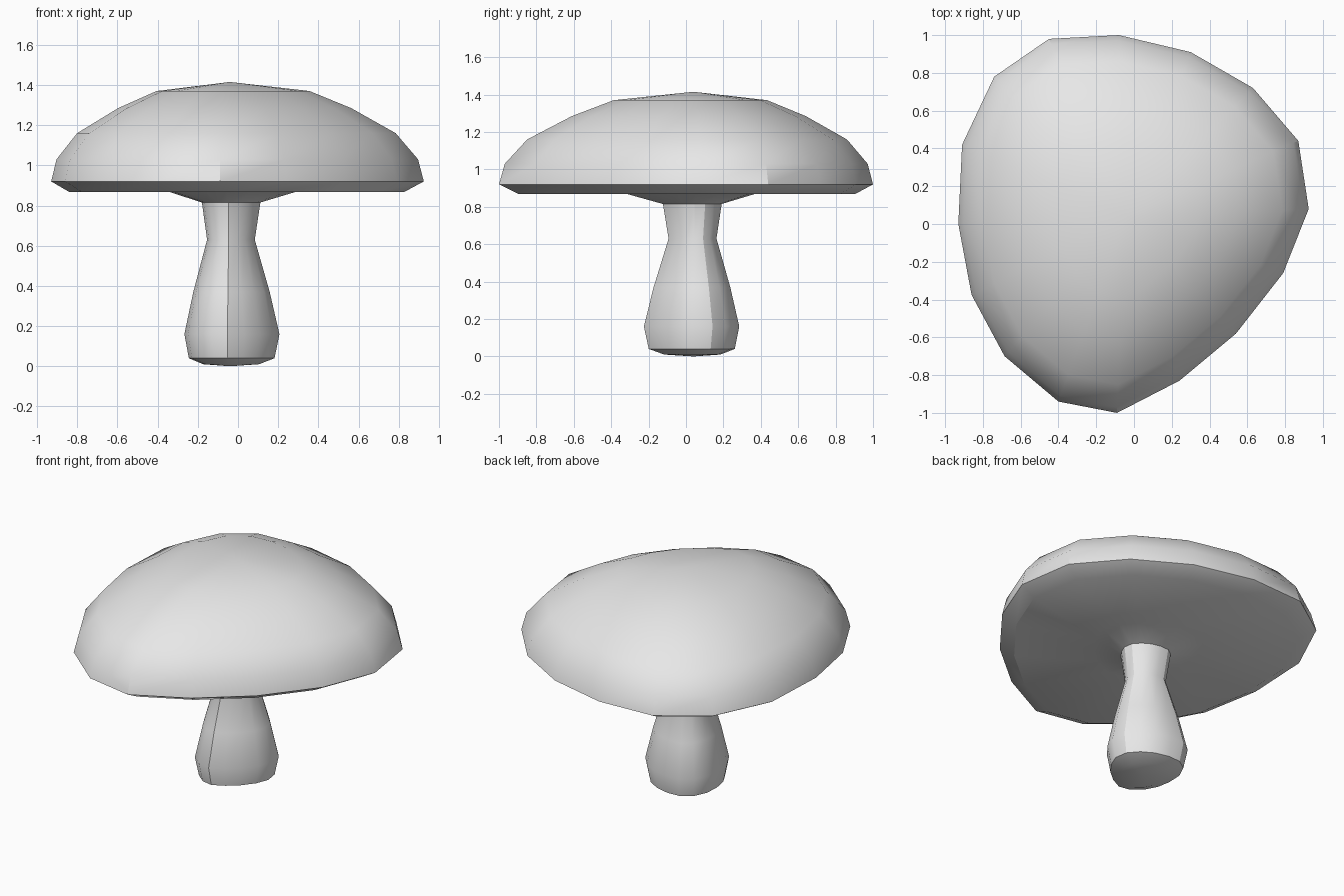
import bpy, bmesh, math
from mathutils import Vector

if "Cube" in bpy.data.objects:
    bpy.data.objects.remove(bpy.data.objects["Cube"])

# Uneven 16-sided outline of the cap rim; the stem reuses it at a smaller scale
OUTLINE = [(0.925, 0.08), (0.87, 0.44), (0.63, 0.72), (0.30, 0.91),
           (-0.08, 1.0), (-0.45, 0.98), (-0.74, 0.78), (-0.91, 0.42),
           (-0.93, 0.0), (-0.86, -0.375), (-0.685, -0.70), (-0.40, -0.94),
           (-0.09, -1.0), (0.24, -0.83), (0.54, -0.58), (0.79, -0.26)]
AXIS = Vector((-0.04, 0.04))

mat = bpy.data.materials.new("light_grey")
mat.diffuse_color = (0.8, 0.8, 0.8, 1)
mat.use_nodes = True
mat.node_tree.nodes["Principled BSDF"].inputs["Base Color"].default_value = mat.diffuse_color


def loft(name, profile):
    """Stack copies of the outline, (scale, height), scaled about the axis."""
    bm = bmesh.new()
    rings = []
    for s, z in profile:
        if s == 0:
            rings.append([bm.verts.new((AXIS.x, AXIS.y, z))])
        else:
            pts = [AXIS + (Vector(p) - AXIS) * s for p in OUTLINE]
            rings.append([bm.verts.new((p.x, p.y, z)) for p in pts])
    n = len(OUTLINE)
    for low, up in zip(rings, rings[1:]):
        for i in range(n):
            j = (i + 1) % n
            if len(low) == 1:
                bm.faces.new((low[0], up[j], up[i]))
            elif len(up) == 1:
                bm.faces.new((low[i], low[j], up[0]))
            else:
                bm.faces.new((low[i], low[j], up[j], up[i]))
    mesh = bpy.data.meshes.new(name)
    bm.to_mesh(mesh)
    bm.free()
    mesh.materials.append(mat)
    obj = bpy.data.objects.new(name, mesh)
    bpy.context.collection.objects.link(obj)
    bpy.ops.object.select_all(action='DESELECT')
    obj.select_set(True)
    bpy.context.view_layer.objects.active = obj
    bpy.ops.object.shade_smooth_by_angle(angle=math.radians(30))
    return obj


# Stem: rounded foot, bulging base, narrow neck
loft("stem", [(0, 0.0), (0.15, 0.01), (0.23, 0.04), (0.255, 0.16),
              (0.205, 0.37), (0.128, 0.63), (0.157, 0.815)])

# Cap: underside collar, chamfered rim, dome
loft("cap", [(0.157, 0.815), (0.34, 0.868), (0.90, 0.868), (1.0, 0.92),
             (0.97, 1.03), (0.855, 1.16), (0.625, 1.285), (0.41, 1.37),
             (0, 1.415)])
